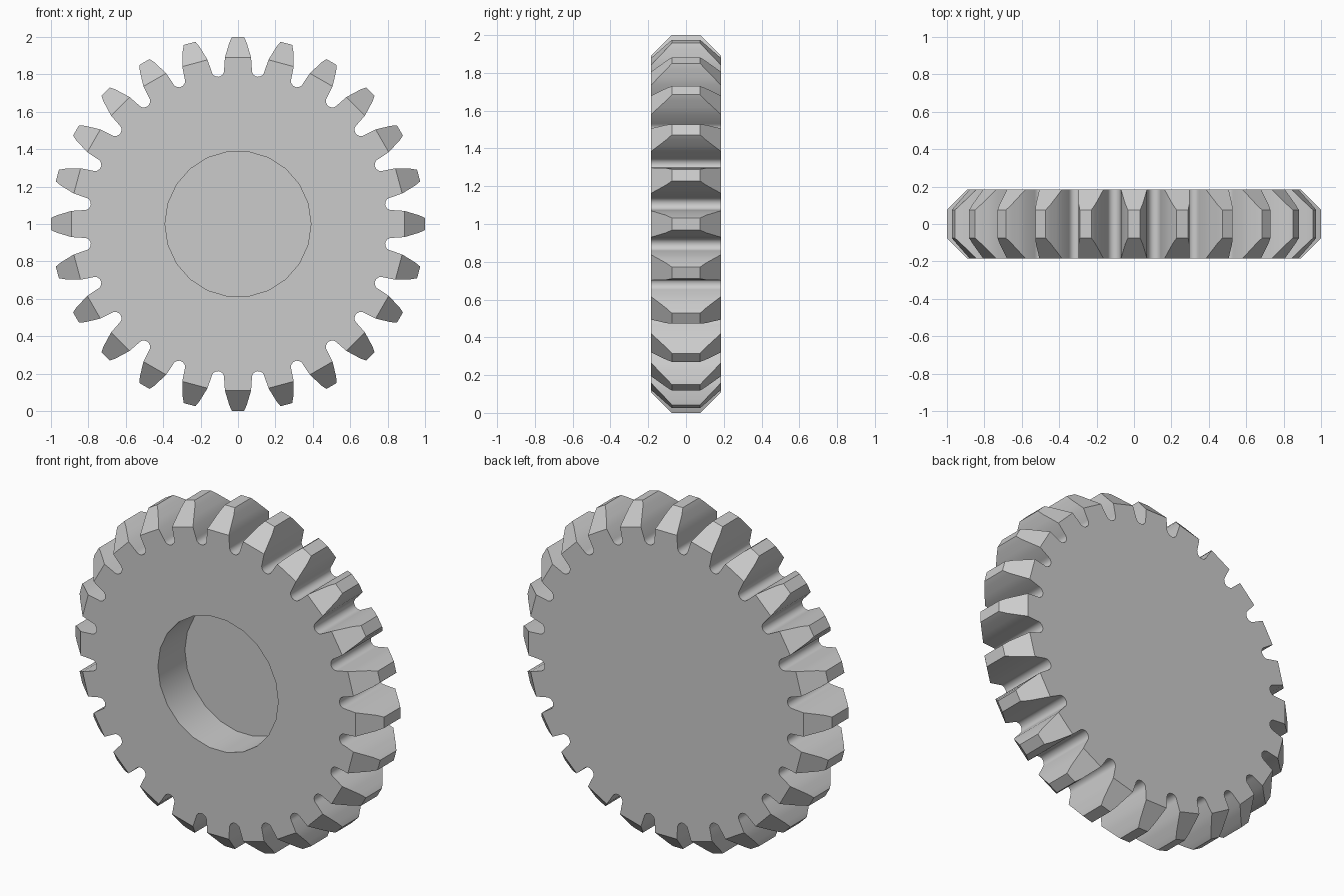
import bpy, bmesh
from math import pi, cos, sin
from mathutils import Vector

cube = bpy.data.objects.get("Cube")
if cube:
    bpy.data.objects.remove(cube, do_unlink=True)

TEETH = 24
PITCH = 2 * pi / TEETH
HALF = 0.185            # half thickness
FACE_R = 0.89           # where the 45 degree tooth chamfer starts
ROOT_R, FILLET = 0.828, 0.034
ARC_STEPS = 10
HOLE_R, HOLE_DEPTH, HOLE_SIDES = 0.39, 0.25, 22

# One tooth flank, base to tip: (half width, radius)
FLANK = [(0.07, FACE_R), (0.058, 0.93), (0.046, 0.97), (0.032, 1.0)]

steel = bpy.data.materials.new("grey steel")
steel.use_nodes = True
GREY = (0.6, 0.6, 0.6, 1)
steel.diffuse_color = GREY
steel.node_tree.nodes["Principled BSDF"].inputs["Base Color"].default_value = GREY

bm = bmesh.new()


def pair(angle, t, r):
    """Front and back vertices at radius r and sideways offset t."""
    x = r * cos(angle) - t * sin(angle)
    z = r * sin(angle) + t * cos(angle) + 1
    h = HALF - max(0, r - FACE_R)
    return bm.verts.new((x, -h, z)), bm.verts.new((x, h, z))


def loop_edges(verts):
    edges = []
    for a, b in zip(verts, verts[1:] + verts[:1]):
        edges.append(bm.edges.get((a, b)) or bm.edges.new((a, b)))
    return edges


# Teeth with rounded roots
outline, rim = [], []
for i in range(TEETH):
    a = i * PITCH
    tooth = [pair(a, -t, r) for t, r in FLANK]
    tooth += [pair(a, t, r) for t, r in reversed(FLANK)]
    root = []
    for k in range(ARC_STEPS + 1):
        phi = pi * k / ARC_STEPS
        root.append(pair(a + PITCH / 2, -FILLET * cos(phi), ROOT_R - FILLET * sin(phi)))
    for side in (0, 1):
        bm.faces.new([p[side] for p in tooth])      # chamfered tooth ends
    outline += tooth + root
    rim += [tooth[0], tooth[-1]] + root

for p, q in zip(outline, outline[1:] + outline[:1]):
    bm.faces.new((p[0], q[0], q[1], p[1]))

# Blind recess in the front
mouth, floor = [], []
for i in range(HOLE_SIDES):
    a = 2 * pi * i / HOLE_SIDES
    x, z = HOLE_R * cos(a), HOLE_R * sin(a) + 1
    mouth.append(bm.verts.new((x, -HALF, z)))
    floor.append(bm.verts.new((x, HOLE_DEPTH - HALF, z)))
for i in range(HOLE_SIDES):
    j = (i + 1) % HOLE_SIDES
    bm.faces.new((mouth[i], mouth[j], floor[j], floor[i]))
bm.faces.new(floor)

# Flat front ring and solid back
bmesh.ops.triangle_fill(bm, use_beauty=True, normal=Vector((0, -1, 0)),
                        edges=loop_edges([p[0] for p in rim]) + loop_edges(mouth))
bmesh.ops.triangle_fill(bm, use_beauty=True, normal=Vector((0, 1, 0)),
                        edges=loop_edges([p[1] for p in rim]))
bmesh.ops.recalc_face_normals(bm, faces=bm.faces[:])

mesh = bpy.data.meshes.new("gear_wheel")
bm.to_mesh(mesh)
bm.free()
mesh.materials.append(steel)
gear = bpy.data.objects.new("gear_wheel", mesh)
bpy.context.collection.objects.link(gear)

bpy.ops.object.select_all(action="DESELECT")
gear.select_set(True)
bpy.context.view_layer.objects.active = gear
bpy.ops.object.shade_smooth_by_angle(angle=pi / 6)
